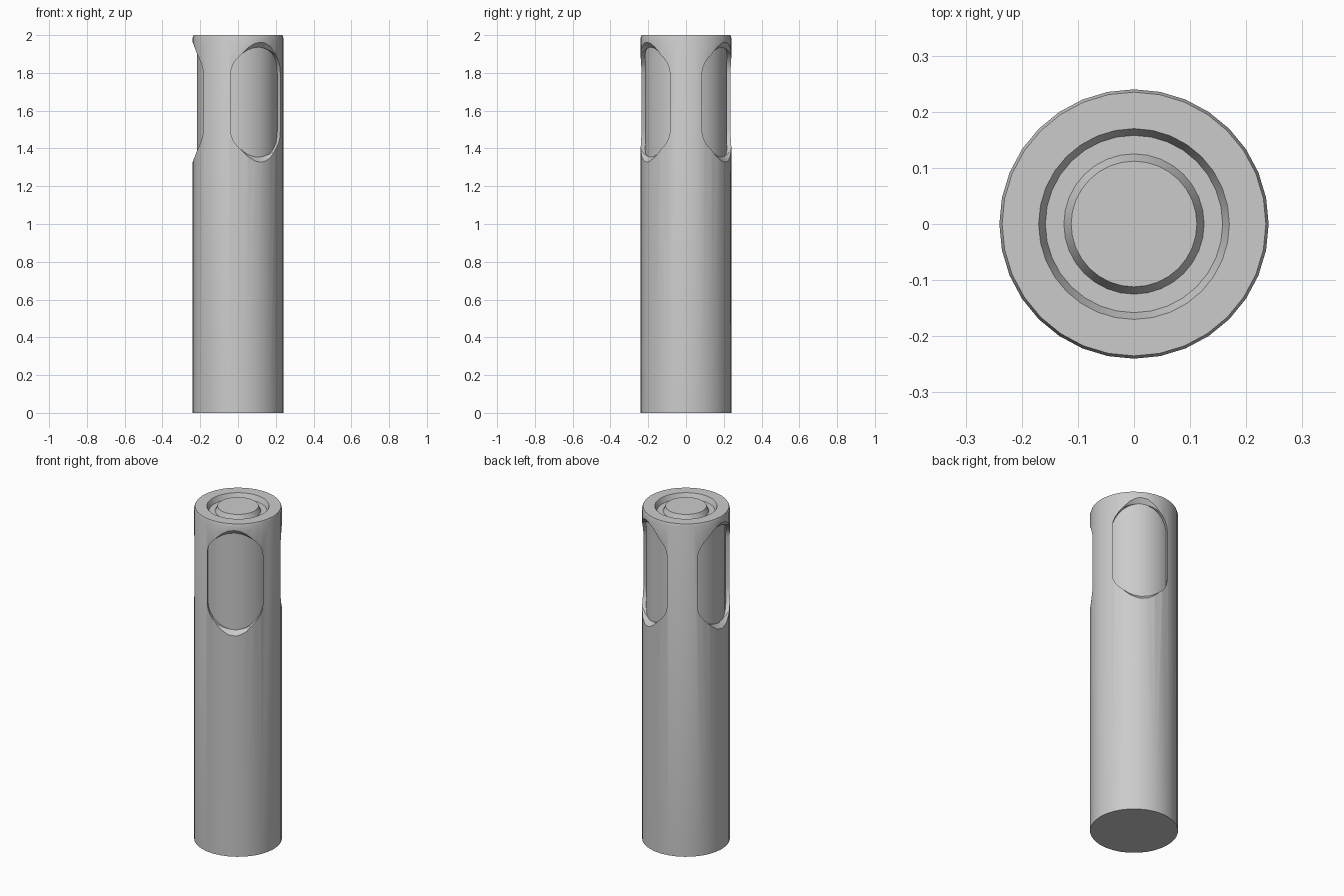
import bpy, bmesh, math
from mathutils import Matrix

if "Cube" in bpy.data.objects:
    bpy.data.objects.remove(bpy.data.objects["Cube"])

SEG = 32


def make_object(name, bm):
    bmesh.ops.recalc_face_normals(bm, faces=bm.faces)
    mesh = bpy.data.meshes.new(name)
    bm.to_mesh(mesh)
    bm.free()
    obj = bpy.data.objects.new(name, mesh)
    bpy.context.collection.objects.link(obj)
    return obj


def loft(bm, rings):
    """Join equal-length rings of points and cap both ends."""
    rows = [[bm.verts.new(p) for p in ring] for ring in rings]
    n = len(rows[0])
    for a, b in zip(rows, rows[1:]):
        for i in range(n):
            j = (i + 1) % n
            bm.faces.new((a[i], a[j], b[j], b[i]))
    bm.faces.new(rows[0])
    bm.faces.new(rows[-1])


def lathe(name, profile):
    bm = bmesh.new()
    angles = [2 * math.pi * i / SEG for i in range(SEG)]
    loft(bm, [[(r * math.cos(a), r * math.sin(a), z) for a in angles]
              for r, z in profile])
    return make_object(name, bm)


def window_ring(d, width, straight, end, zc=1.645, steps=14):
    """Long rounded outline at distance d from the axis."""
    pts = []
    for sign in (1, -1):
        for i in range(steps + 1):
            a = math.pi * i / steps
            pts.append((d, sign * width * math.cos(a),
                        zc + sign * (straight + end * math.sin(a))))
    return pts


def smooth(obj):
    bpy.ops.object.select_all(action='DESELECT')
    obj.select_set(True)
    bpy.context.view_layer.objects.active = obj
    bpy.ops.object.shade_smooth_by_angle(angle=math.radians(30))


# Main body with a ring groove around the round button on top
body = lathe("body", [(0.24, 0), (0.24, 1.985), (0.235, 2.0), (0.17, 2.0),
                      (0.158, 1.97), (0.125, 1.97), (0.112, 2.0)])

# Three flared window cutters, evenly spaced
bm = bmesh.new()
for k in range(3):
    part = bmesh.new()
    loft(part, [window_ring(0.12, 0.150, 0.15, 0.135),
                window_ring(0.215, 0.153, 0.15, 0.14),
                window_ring(0.24, 0.158, 0.15, 0.168),
                window_ring(0.30, 0.168, 0.15, 0.18)])
    part.transform(Matrix.Rotation(math.radians(60 + 120 * k), 4, 'Z'))
    tmp = bpy.data.meshes.new("tmp")
    part.to_mesh(tmp)
    part.free()
    bm.from_mesh(tmp)
    bpy.data.meshes.remove(tmp)
cutter = make_object("window_cutter", bm)
cutter.hide_render = True
cutter.hide_viewport = False

mod = body.modifiers.new("windows", 'BOOLEAN')
mod.operation = 'DIFFERENCE'
mod.solver = 'EXACT'
mod.object = cutter
bpy.context.view_layer.objects.active = body
body.select_set(True)
bpy.ops.object.modifier_apply(modifier=mod.name)
bpy.data.objects.remove(cutter)

# Inner tube seen through the windows
core = lathe("inner_tube", [(0.217, 1.3), (0.217, 1.965)])

for obj in (body, core):
    smooth(obj)
